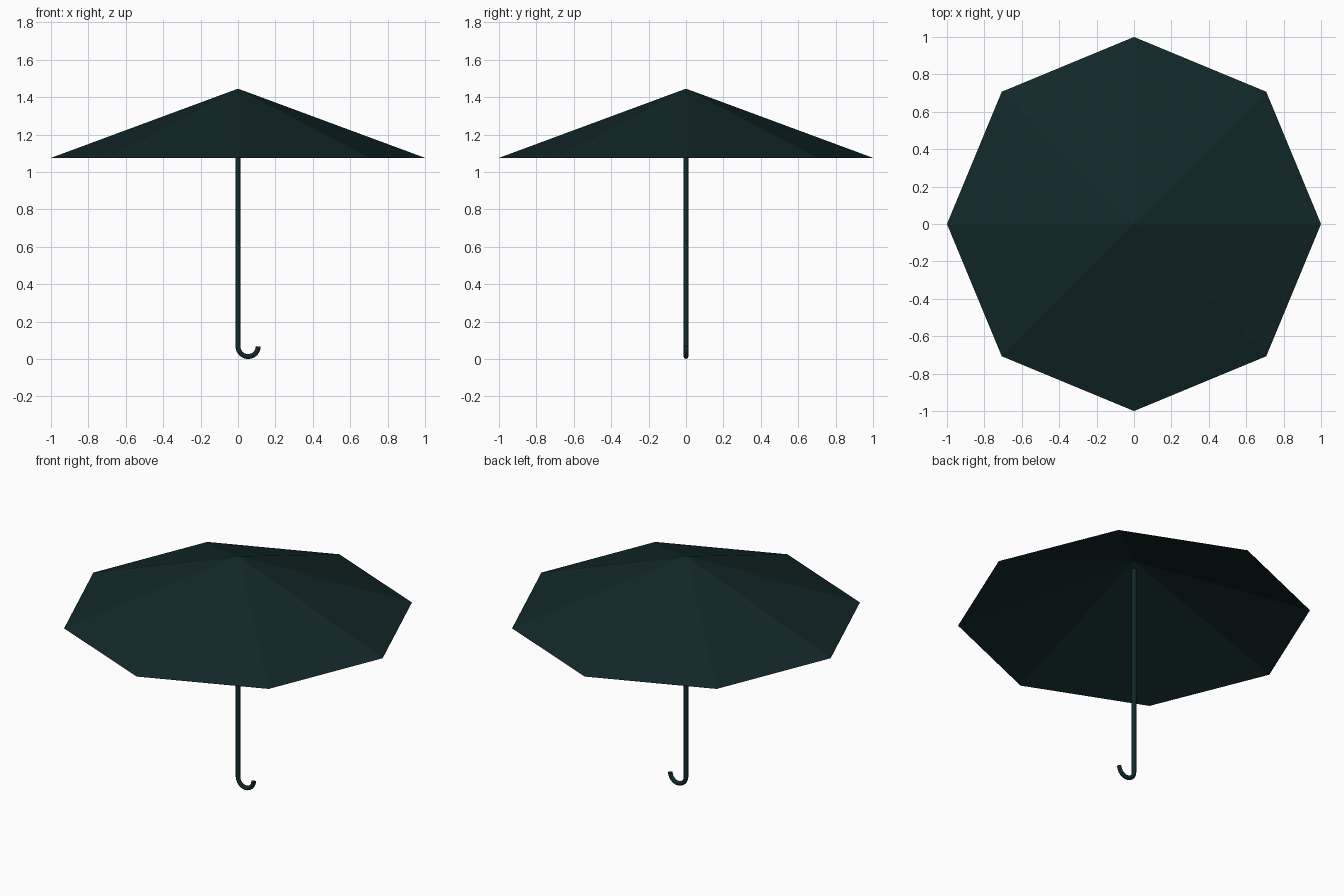
import bpy, bmesh, math
from mathutils import Vector

if "Cube" in bpy.data.objects:
    bpy.data.objects.remove(bpy.data.objects["Cube"], do_unlink=True)

RIM_Z, APEX_Z, POLE_TOP = 1.075, 1.445, 1.39
POLE_R, HOOK_R, BEND_R = 0.014, 0.013, 0.054
HOOK_Z = BEND_R + HOOK_R

dark_teal = bpy.data.materials.new("dark_teal")
dark_teal.use_nodes = True
colour = (0.006, 0.021, 0.022, 1)
dark_teal.diffuse_color = colour
dark_teal.node_tree.nodes["Principled BSDF"].inputs["Base Color"].default_value = colour


def add_object(name, bm):
    mesh = bpy.data.meshes.new(name)
    bm.to_mesh(mesh)
    bm.free()
    mesh.materials.append(dark_teal)
    obj = bpy.data.objects.new(name, mesh)
    bpy.context.collection.objects.link(obj)
    return obj


def tube(name, path, radius, sides=12):
    """Sweep a round section along a path lying in the xz plane, with closed ends."""
    bm = bmesh.new()
    rings = []
    for i, p in enumerate(path):
        along = (path[min(i + 1, len(path) - 1)] - path[max(i - 1, 0)]).normalized()
        side = Vector((0, 1, 0))
        out = along.cross(side)
        angles = [math.tau * k / sides for k in range(sides)]
        rings.append([bm.verts.new(p + radius * (side * math.cos(a) + out * math.sin(a)))
                      for a in angles])
    for low, high in zip(rings, rings[1:]):
        for k in range(sides):
            n = (k + 1) % sides
            bm.faces.new((low[k], low[n], high[n], high[k]))
    bm.faces.new(rings[0])
    bm.faces.new(rings[-1])
    bmesh.ops.recalc_face_normals(bm, faces=bm.faces)
    obj = add_object(name, bm)
    bpy.ops.object.select_all(action="DESELECT")
    obj.select_set(True)
    bpy.context.view_layer.objects.active = obj
    bpy.ops.object.shade_smooth_by_angle(angle=math.radians(40))
    return obj


# Canopy: open eight-panel cone, flat shaded
bm = bmesh.new()
apex = bm.verts.new((0, 0, APEX_Z))
rim = [bm.verts.new((math.cos(k * math.tau / 8), math.sin(k * math.tau / 8), RIM_Z))
       for k in range(8)]
for k in range(8):
    bm.faces.new((apex, rim[k], rim[(k + 1) % 8]))
add_object("canopy", bm)

# Straight pole
tube("pole", [Vector((0, 0, HOOK_Z)), Vector((0, 0, POLE_TOP))], POLE_R)

# Half-round hook handle curling towards +x
tube("hook_handle",
     [Vector((BEND_R - BEND_R * math.cos(a), 0, HOOK_Z - BEND_R * math.sin(a)))
      for a in (math.pi * i / 16 for i in range(17))], HOOK_R)
